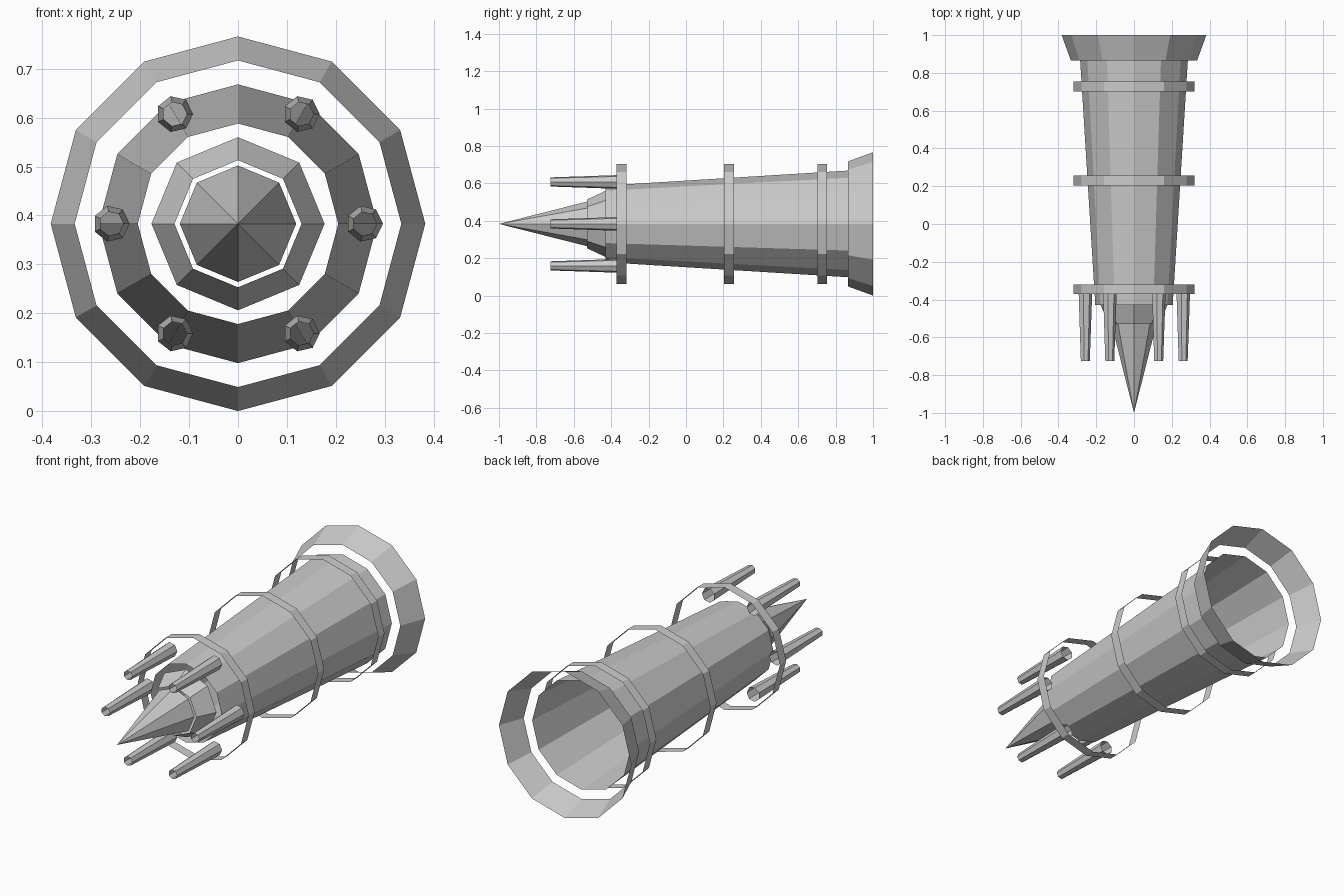
import bpy, bmesh
from math import cos, sin, pi

if "Cube" in bpy.data.objects:
    bpy.data.objects.remove(bpy.data.objects["Cube"])

AXIS_Z = 0.383


def shell(name, sides, profile, x=0.0, z=AXIS_Z, start=pi / 2):
    """Open, flat-faced shell around the y direction; profile = (y, radius) points."""
    bm = bmesh.new()
    rings = []
    for y, r in profile:
        if r == 0:
            rings.append([bm.verts.new((x, y, z))])
            continue
        angles = [start + 2 * pi * i / sides for i in range(sides)]
        rings.append([bm.verts.new((x + r * cos(a), y, z + r * sin(a))) for a in angles])
    for a, b in zip(rings, rings[1:]):
        for i in range(sides):
            j = (i + 1) % sides
            if len(a) == 1:
                bm.faces.new((a[0], b[i], b[j]))
            else:
                bm.faces.new((a[j], a[i], b[i], b[j]))
    bmesh.ops.recalc_face_normals(bm, faces=bm.faces)
    # Make the open shell face away from its axis
    f = bm.faces[:][0]
    c = f.calc_center_median()
    if f.normal.x * (c.x - x) + f.normal.z * (c.z - z) < 0:
        bmesh.ops.reverse_faces(bm, faces=bm.faces)
    mesh = bpy.data.meshes.new(name)
    bm.to_mesh(mesh)
    bm.free()
    obj = bpy.data.objects.new(name, mesh)
    bpy.context.collection.objects.link(obj)
    return obj


# Nose: pointed cone and the separate collar behind it
shell("nose_cone", 8, [(-1.0, 0), (-0.53, 0.119)])
shell("nose_collar", 8, [(-0.53, 0.13), (-0.43, 0.177)])

# Tapered main tube and flared rear skirt
shell("body", 12, [(-0.43, 0.205), (0.865, 0.285)])
shell("rear_flare", 12, [(0.865, 0.334), (1.0, 0.383)])

# Thin hoops around the body
for n, y in enumerate((-0.345, 0.23, 0.728)):
    shell(f"hoop_{n + 1}", 12, [(y - 0.026, 0.32), (y + 0.026, 0.32)])

# Six slim open barrels around the nose
for n in range(6):
    a = n * pi / 3
    shell(f"barrel_{n + 1}", 7, [(-0.725, 0.025), (-0.37, 0.0375)],
          x=0.259 * cos(a), z=AXIS_Z + 0.259 * sin(a), start=0)
